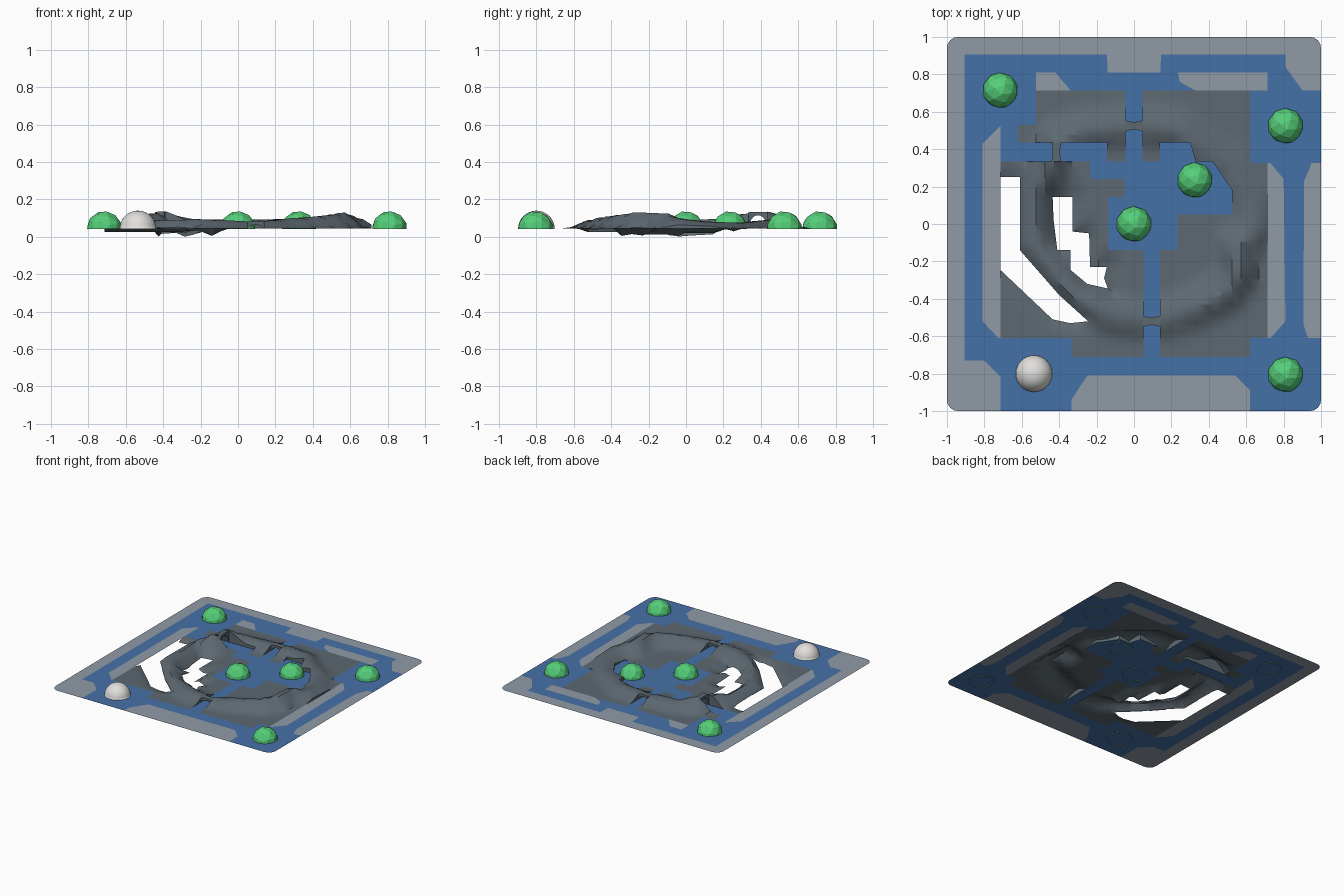
import bpy, bmesh, math, random
from mathutils import Vector, Matrix
from mathutils.geometry import delaunay_2d_cdt, intersect_point_line

if "Cube" in bpy.data.objects:
    bpy.data.objects.remove(bpy.data.objects["Cube"])

random.seed(4)
FLOOR = 0.045
STEP = 0.0477


def material(name, rgb):
    m = bpy.data.materials.new(name)
    m.diffuse_color = (*rgb, 1)
    m.use_nodes = True
    m.node_tree.nodes["Principled BSDF"].inputs["Base Color"].default_value = m.diffuse_color
    return m


PAVING = material("light grey paving", (0.28, 0.33, 0.38))
WATER = material("blue floor", (0.06, 0.165, 0.39))
ROCK = material("dark grey rock", (0.11, 0.14, 0.165))
GREEN = material("green", (0.09, 0.62, 0.19))
WHITE = material("off white", (0.75, 0.74, 0.73))


def add_object(name, bm, mat):
    mesh = bpy.data.meshes.new(name)
    bm.to_mesh(mesh)
    bm.free()
    mesh.materials.append(mat)
    ob = bpy.data.objects.new(name, mesh)
    bpy.context.collection.objects.link(ob)
    return ob


# Plan outlines
plate = [(sx * 0.94 + 0.06 * math.cos(a), sy * 0.94 + 0.06 * math.sin(a))
         for sx, sy, q in ((1, 1, 0), (-1, 1, 1), (-1, -1, 2), (1, -1, 3))
         for a in (math.pi / 2 * (q + k / 4) for k in range(5))]

paving = [
    # corner frame with its tab
    [(-1.1, 1.1), (1.1, 1.1), (1.1, .715), (.9, .715), (.81, .84), (.81, .905),
     (.145, .905), (.14, .81), (-.14, .81), (-.145, .905), (-.905, .905),
     (-.905, -.73), (-.8, -.73), (-.715, -.815), (-.715, -1.1), (-1.1, -1.1)],
    # right and front edge strips
    [(1.1, .325), (.95, .325), (.91, .23), (.905, -.53), (.93, -.61), (1.1, -.61)],
    [(-.335, -1.1), (-.335, -.94), (-.25, -.81), (.54, -.81), (.62, -.89), (.62, -1.1)],
    # strips beside the rock
    [(-.81, .43), (-.72, .52), (-.715, .52), (-.715, -.61), (-.725, -.61), (-.81, -.52)],
    [(.715, .325), (.73, .325), (.8, .24), (.81, -.52), (.73, -.61), (.715, -.61)],
    [(-.525, .81), (-.42, .81), (-.34, .715), (-.525, .715)],
    [(.235, .81), (.715, .81), (.715, .715), (.325, .715), (.245, .76)],
]

rock = [(-.525, .715), (.62, .715), (.62, .325), (.715, .325), (.715, -.61), (.62, -.61),
        (.62, -.71), (-.335, -.71), (-.335, -.61), (-.715, -.61), (-.715, .335),
        (-.62, .335), (-.62, .53), (-.525, .53)]

# Courtyard and its three channels
court = [(-.045, .715), (-.045, .335), (-.145, .335), (-.145, .435), (-.62, .435),
         (-.62, .335), (-.235, .335), (-.235, .24), (-.05, .24), (-.05, .145),
         (-.14, .145), (-.14, -.14), (.05, -.14), (.05, -.71), (.14, -.71),
         (.14, -.14), (.235, -.14), (.235, .05), (.525, .05), (.525, .18),
         (.42, .335), (.33, .335), (.3, .435), (.14, .435), (.14, .335),
         (.045, .335), (.045, .715)]

outer_hole = [(-.715, .25), (-.61, .25), (-.61, -.14), (-.4, -.38), (-.245, -.52),
              (-.34, -.53), (-.435, -.51), (-.715, -.245)]
inner_hole = [(-.435, .145), (-.33, .145), (-.33, -.04), (-.24, -.05), (-.235, -.23),
              (-.145, -.23), (-.16, -.29), (-.14, -.345), (-.25, -.32), (-.34, -.245),
              (-.34, -.14), (-.41, -.14), (-.43, .02)]

# Ridge crest: x, y, height above the floor
crest = [(0, .525, .045), (-.26, .5, .05), (-.41, .44, .09), (-.47, .28, .075),
         (-.525, .18, .05), (-.54, -.1, .045), (-.42, -.25, .045), (-.26, -.41, .05),
         (-.1, -.5, .045), (.1, -.52, .035), (.3, -.46, .055), (.49, -.37, .07),
         (.56, -.26, .085), (.56, -.12, .08), (.63, -.04, .055), (.63, .12, .035),
         (.52, .3, .03), (.33, .43, .045), (.24, .51, .05)]


def inside(p, poly):
    hit = False
    for (x1, y1), (x2, y2) in zip(poly, poly[1:] + poly[:1]):
        if (y1 > p[1]) != (y2 > p[1]) and p[0] < (x2 - x1) * (p[1] - y1) / (y2 - y1) + x1:
            hit = not hit
    return hit


def nearest(p, a, b):
    """Distance to a segment and the position along it."""
    q, t = intersect_point_line(p, Vector(a), Vector(b))
    t = min(1, max(0, t))
    return (p - Vector(a).lerp(Vector(b), t)).length, t


def edge_distance(p, poly):
    return min(nearest(p, a, b)[0] for a, b in zip(poly, poly[1:] + poly[:1]))


def rock_height(p):
    ridge = 0
    for a, b in zip(crest, crest[1:] + crest[:1]):
        d, t = nearest(p, a[:2], b[:2])
        f = min(1, max(0, (0.115 - d) / 0.085))
        ridge = max(ridge, (a[2] + (b[2] - a[2]) * t) * f)
    dip = (.032 + .013 * math.sin(40 * p.x)) * max(0, 1 - edge_distance(p, inner_hole) / .08)
    dip += .018 * max(0, 1 - edge_distance(p, outer_hole) / .05)
    return max(0, FLOOR + ridge - dip)


def kind(p):
    if not inside(p, plate) or inside(p, outer_hole) or inside(p, inner_hole):
        return None
    if any(inside(p, s) for s in paving):
        return "paving"
    if inside(p, rock) and not inside(p, court):
        return "rock"
    return "water"


# One triangulated plan shared by paving, floor and rock
points, edges = [], []
for poly in [plate, rock, court, outer_hole, inner_hole] + paving:
    first = len(points)
    for a, b in zip(poly, poly[1:] + poly[:1]):
        a, b = Vector(a), Vector(b)
        n = max(1, round((b - a).length / STEP))
        points += [a.lerp(b, i / n) for i in range(n)]
    count = len(points) - first
    edges += [(first + i, first + (i + 1) % count) for i in range(count)]
outline = list(points)
for i in range(-15, 16):
    for j in range(-15, 16):
        p = Vector((i * STEP, j * STEP))
        if kind(p) == "rock" and all((p - q).length > 0.02 for q in outline):
            points.append(p)
verts, _, tris, *_ = delaunay_2d_cdt(points, edges, [], 0, 1e-5)

groups = {"paving": [], "rock": [], "water": []}
for t in tris:
    k = kind(sum((verts[i] for i in t), Vector((0, 0))) / len(t))
    if k:
        groups[k].append(t)

for k, name, mat in (("paving", "paving_plates", PAVING), ("water", "blue_floor", WATER),
                     ("rock", "rock_ridge", ROCK)):
    bm = bmesh.new()
    made = {}
    for t in groups[k]:
        for i in t:
            if i not in made:
                z = rock_height(verts[i]) if k == "rock" else FLOOR
                made[i] = bm.verts.new((*verts[i], z))
        bm.faces.new([made[i] for i in t])
    if k == "rock":
        # Close raised ridge ends down to the floor
        ends = [e for e in bm.edges if e.is_boundary and max(v.co.z for v in e.verts) > FLOOR + .004]
        new = bmesh.ops.extrude_edge_only(bm, edges=ends)["geom"]
        for v in new:
            if isinstance(v, bmesh.types.BMVert):
                v.co.z = min(FLOOR, v.co.z)
    ob = add_object(name, bm, mat)
    if k == "rock":
        bpy.context.view_layer.objects.active = ob
        ob.select_set(True)
        bpy.ops.object.shade_smooth_by_angle(angle=math.radians(35))


# Arched bridges over the channels
def bridge(name, x, y, span, width, top, turn):
    bm = bmesh.new()
    rows = []
    for i in range(9):
        u = 2 * i / 8 - 1
        under = (top - .018) * math.sqrt(max(0, 1 - u * u))
        w = width * (0.7 + 0.3 * u * u) / 2
        rows.append([bm.verts.new((u * span / 2, s * w, FLOOR + z))
                     for s, z in ((-1, under), (-1, top), (1, top), (1, under))])
    for a, b in zip(rows, rows[1:]):
        for n in range(4):
            m = (n + 1) % 4
            bm.faces.new((a[n], a[m], b[m], b[n]))
    bmesh.ops.recalc_face_normals(bm, faces=bm.faces)
    ob = add_object(name, bm, ROCK)
    ob.location = (x, y, 0)
    ob.rotation_euler.z = turn


bridge("back_bridge", 0, .525, .09, .06, .045, 0)
bridge("front_bridge", .095, -.52, .09, .06, .037, 0)
bridge("left_bridge", -.415, .385, .1, .055, .088, math.pi / 2)


# Domes
def dome(name, x, y, mat, smooth=False):
    bm = bmesh.new()
    if smooth:
        bmesh.ops.create_uvsphere(bm, u_segments=32, v_segments=16, radius=.098)
    else:
        bmesh.ops.create_icosphere(bm, subdivisions=2, radius=.096)
        bmesh.ops.rotate(bm, verts=bm.verts, matrix=Matrix.Rotation(.25, 3, (1, .5, 0)))
    bmesh.ops.bisect_plane(bm, geom=bm.verts[:] + bm.edges[:] + bm.faces[:],
                           plane_co=(0, 0, 0), plane_no=(0, 0, 1), clear_inner=True)
    for f in bm.faces:
        f.smooth = smooth
    add_object(name, bm, mat).location = (x, y, FLOOR - .003)


for n, (x, y) in enumerate([(-.715, .715), (.81, .525), (.325, .235), (0, 0), (.81, -.805)]):
    dome(f"green_dome_{n + 1}", x, y, GREEN)
dome("white_dome", -.535, -.80, WHITE, True)
